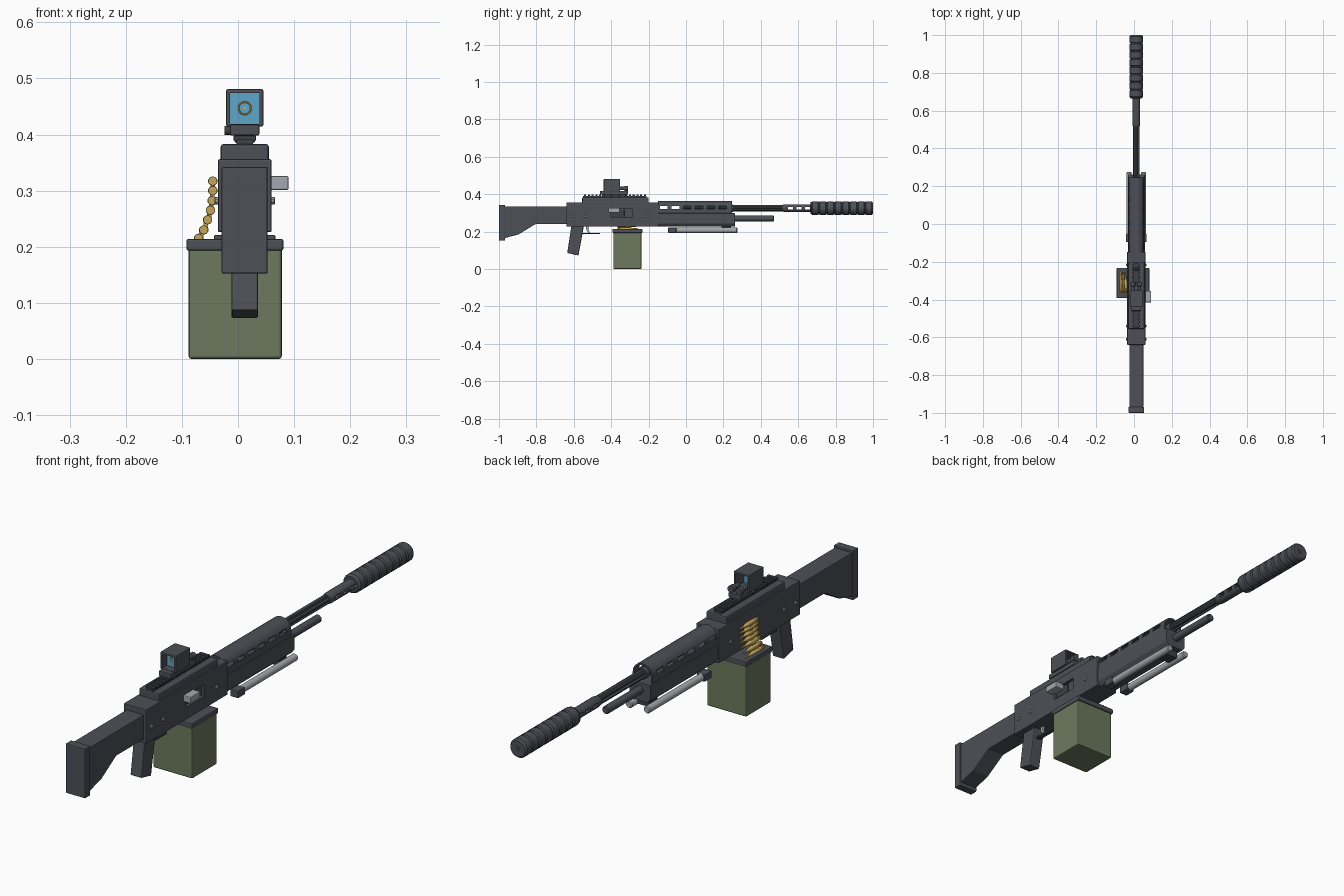
import bpy, bmesh, math
from mathutils import Vector

if "Cube" in bpy.data.objects:
    bpy.data.objects.remove(bpy.data.objects["Cube"], do_unlink=True)

CX = 0.012  # centre line of the weapon


def material(name, rgb):
    m = bpy.data.materials.new(name)
    m.use_nodes = True
    m.diffuse_color = (*rgb, 1)
    m.node_tree.nodes["Principled BSDF"].inputs["Base Color"].default_value = (*rgb, 1)
    return m


GUNMETAL = material("dark gunmetal", (0.075, 0.08, 0.096))
BLACK = material("black metal", (0.05, 0.053, 0.062))
STEEL = material("light steel", (0.38, 0.39, 0.42))
GREEN = material("olive green", (0.15, 0.19, 0.11))
BRASS = material("brass", (0.56, 0.38, 0.1))
GLASS = material("blue glass", (0.11, 0.38, 0.58))
AMBER = material("amber reticle", (0.7, 0.42, 0.08))


def finish(name, bm, mat, smooth=False):
    bmesh.ops.recalc_face_normals(bm, faces=bm.faces)
    me = bpy.data.meshes.new(name)
    bm.to_mesh(me)
    bm.free()
    me.materials.append(mat)
    ob = bpy.data.objects.new(name, me)
    bpy.context.collection.objects.link(ob)
    if smooth:
        select(ob)
        bpy.ops.object.shade_smooth_by_angle(angle=math.radians(35))
    return ob


def select(ob):
    bpy.ops.object.select_all(action='DESELECT')
    ob.select_set(True)
    bpy.context.view_layer.objects.active = ob


def add_box(bm, x, y, z):
    vs = bmesh.ops.create_cube(bm, size=1)["verts"]
    for v in vs:
        v.co = Vector([(r[0] + r[1]) / 2 + c * (r[1] - r[0]) for r, c in zip((x, y, z), v.co)])


def bevel_all(bm, width):
    if width:
        bmesh.ops.bevel(bm, geom=bm.edges[:], offset=width, segments=2, profile=0.5, affect='EDGES')


def box(name, x, y, z, mat=GUNMETAL, bevel=0.003):
    """Box from ranges; a single x number is a half width about the centre line."""
    if not isinstance(x, tuple):
        x = (CX - x, CX + x)
    bm = bmesh.new()
    add_box(bm, x, y, z)
    bevel_all(bm, bevel)
    return finish(name, bm, mat)


def prism(name, pts, lo, hi, axis, mat=GUNMETAL, bevel=0.0, smooth=False):
    """Extrude a profile along x (points are y, z) or along y (points are x, z)."""
    bm = bmesh.new()
    place = (lambda a, b: (lo, a, b)) if axis == 'x' else (lambda a, b: (a, lo, b))
    face = bm.faces.new([bm.verts.new(place(a, b)) for a, b in pts])
    new = bmesh.ops.extrude_face_region(bm, geom=[face])["geom"]
    step = Vector((hi - lo, 0, 0)) if axis == 'x' else Vector((0, hi - lo, 0))
    bmesh.ops.translate(bm, vec=step, verts=[g for g in new if isinstance(g, bmesh.types.BMVert)])
    bevel_all(bm, bevel)
    return finish(name, bm, mat, smooth)


def lathe(name, rings, x, z, mat=GUNMETAL, sides=20, flute=1.0, axis='y'):
    """Turn (position, radius) rings about an axis; flute pulls in every other pair of sides."""
    bm = bmesh.new()
    loops = []
    for p, r in rings:
        loop = []
        for i in range(sides):
            a = math.tau * (i + 0.5) / sides
            k = r * (flute if i % 4 > 1 else 1)
            u, w = k * math.cos(a), k * math.sin(a)
            loop.append(bm.verts.new((x + u, p, z + w) if axis == 'y' else (p, x + u, z + w)))
        loops.append(loop)
    for a, b in zip(loops, loops[1:]):
        for i in range(sides):
            j = (i + 1) % sides
            bm.faces.new((a[i], a[j], b[j], b[i]))
    bm.faces.new(loops[0])
    bm.faces.new(loops[-1])
    return finish(name, bm, mat, True)


def cut(ob, boxes):
    bm = bmesh.new()
    for b in boxes:
        add_box(bm, *b)
    cutter = finish("cutter", bm, GUNMETAL)
    cutter.hide_render = True
    mod = ob.modifiers.new("cut", 'BOOLEAN')
    mod.object, mod.operation, mod.solver = cutter, 'DIFFERENCE', 'EXACT'
    select(ob)
    bpy.ops.object.modifier_apply(modifier=mod.name)
    bpy.data.objects.remove(cutter, do_unlink=True)


# Stock
box("butt_plate", 0.041, (-1, -0.968), (0.152, 0.342))
prism("stock", [(-0.97, 0.334), (-0.63, 0.334), (-0.63, 0.24), (-0.805, 0.24),
                (-0.895, 0.185), (-0.97, 0.165)], CX - 0.037, CX + 0.037, 'x', bevel=0.003)

# Receiver with ejection port, cover and rail
receiver = box("receiver", 0.048, (-0.64, -0.147), (0.226, 0.356))
cut(receiver, [((0.048, 0.1), (-0.4, -0.29), (0.274, 0.32))])
box("bolt_carrier", (0.04, 0.054), (-0.395, -0.33), (0.28, 0.316), BLACK, 0.002)
box("top_cover", 0.043, (-0.555, -0.2), (0.35, 0.383), bevel=0.005)
box("rail_base", 0.015, (-0.55, -0.21), (0.38, 0.391), BLACK, 0)
for i in range(17):
    y = -0.545 + i * 0.02
    box("rail_tooth", 0.02, (y, y + 0.011), (0.389, 0.398), BLACK, 0.0015)
box("charging_handle", (0.05, 0.09), (-0.415, -0.355), (0.301, 0.326), STEEL)
for y in (-0.61, -0.54, -0.217):
    lathe("receiver_pin", [(CX - 0.054, 0.005), (CX - 0.052, 0.007), (CX + 0.052, 0.007),
                           (CX + 0.054, 0.005)], y, 0.282, STEEL, 10, axis='x')

# Grip and trigger
prism("pistol_grip", [(-0.612, 0.235), (-0.545, 0.235), (-0.575, 0.072), (-0.635, 0.086)],
      CX - 0.024, CX + 0.024, 'x', bevel=0.004)
box("trigger_guard", 0.01, (-0.56, -0.46), (0.186, 0.193), BLACK, 0.001)
prism("trigger", [(-0.535, 0.23), (-0.52, 0.23), (-0.522, 0.21), (-0.513, 0.193), (-0.522, 0.193),
                  (-0.533, 0.21)], CX - 0.005, CX + 0.005, 'x', STEEL)


# Handguard: slotted arch above, bevelled box below
def arch(half, height, base):
    return [(CX - half, 0.294)] + [
        (CX - half * math.cos(math.pi * i / 14), base + height * math.sin(math.pi * i / 14))
        for i in range(15)] + [(CX + half, 0.294)]


shroud = prism("barrel_shroud", arch(0.042, 0.04, 0.323) + arch(0.035, 0.033, 0.323)[::-1],
               -0.15, 0.245, 'y', smooth=True)
cut(shroud, [((-0.1, 0.1), (y, y + 0.042), (0.322, 0.337))
             for y in [-0.14 + 0.063 * i for i in range(6)]])
prism("lower_handguard", [(CX - 0.045, 0.298), (CX + 0.045, 0.298), (CX + 0.045, 0.243),
                          (CX + 0.033, 0.227), (CX - 0.033, 0.227), (CX - 0.045, 0.243)],
      -0.15, 0.262, 'y', bevel=0.002)

# Barrel, muzzle brake and suppressor
lathe("fluted_barrel", [(-0.02, 0.018), (0.53, 0.018)], CX, 0.325, sides=24, flute=0.72)
lathe("barrel_collar", [(0.23, 0.021), (0.25, 0.021)], CX, 0.325)
brake = lathe("muzzle_brake", [(0.515, 0.018), (0.53, 0.021), (0.675, 0.021)], CX, 0.325)
cut(brake, [((-0.1, 0.1), (y, y + 0.028), (0.318, 0.332)) for y in (0.545, 0.59, 0.635)])
rings = [(0.665, 0.03), (0.668, 0.034)]
for i in range(8):
    y = 0.67 + i * 0.041
    rings += [(y, 0.032), (y + 0.005, 0.036), (y + 0.036, 0.036), (y + 0.041, 0.032)]
lathe("suppressor", rings + [(1.0, 0.031)], CX, 0.325, sides=24)
lathe("suppressor_bore", [(0.998, 0.01), (1.0005, 0.01)], CX, 0.325, BLACK)
lathe("gas_tube", [(0.25, 0.015), (0.467, 0.015), (0.47, 0.012)], CX, 0.27)

# Folded bipod
box("bipod_mount", 0.026, (0.19, 0.24), (0.2, 0.232), BLACK)
for side in (-1, 1):
    x = CX + side * 0.038
    lathe("bipod_leg", [(-0.06, 0.014), (0.271, 0.014), (0.275, 0.011)], x, 0.207, STEEL, 14)
    box("bipod_foot", (x - 0.017, x + 0.017), (-0.095, -0.052), (0.193, 0.221))

# Ammunition box and belt
box("ammo_box", (-0.088, 0.078), (-0.388, -0.238), (0, 0.198), GREEN, 0.005)
box("ammo_box_lid", (-0.092, 0.081), (-0.393, -0.233), (0.193, 0.214), bevel=0.004)
belt = [(-0.045, 0.317), (-0.045, 0.3), (-0.046, 0.282), (-0.049, 0.265),
        (-0.054, 0.248), (-0.061, 0.23), (-0.07, 0.215)]
for x, z in belt:
    lathe("cartridge", [(-0.365, 0.008), (-0.36, 0.008), (-0.358, 0.006), (-0.355, 0.0085),
                        (-0.298, 0.008), (-0.29, 0.005), (-0.272, 0.005), (-0.255, 0.001)],
          x, z, BRASS, 10)
for (x0, z0), (x1, z1) in zip(belt, belt[1:]):
    x, z = (x0 + x1) / 2, (z0 + z1) / 2
    box("belt_link", (x - 0.004, x + 0.004), (-0.335, -0.315), (z - 0.007, z + 0.007), BRASS, 0)

# Reflex sight
box("sight_mount", 0.018, (-0.45, -0.32), (0.385, 0.402), BLACK)
box("sight_base", 0.026, (-0.46, -0.31), (0.398, 0.418))
hood = box("sight_hood", 0.033, (-0.44, -0.352), (0.414, 0.481))
cut(hood, [((CX - 0.026, CX + 0.026), (-0.5, -0.3), (0.419, 0.474))])
box("sight_lens", 0.027, (-0.41, -0.405), (0.418, 0.475), GLASS, 0)
lathe("reticle_dot", [(-0.4112, 0.0022), (-0.4095, 0.0022)], CX, 0.447, AMBER, 10)
bpy.ops.mesh.primitive_torus_add(major_radius=0.011, minor_radius=0.0014, major_segments=24,
                                 minor_segments=6, location=(CX, -0.41, 0.447),
                                 rotation=(math.pi / 2, 0, 0))
ring = bpy.context.object
ring.name = "reticle_ring"
ring.data.materials.append(AMBER)
for x in (CX - 0.017, CX + 0.017):
    lathe("sight_knob", [(-0.356, 0.009), (-0.33, 0.009), (-0.328, 0.013), (-0.31, 0.013)],
          x, 0.431, GUNMETAL, 14)
lathe("adjuster_screw", [(-0.024, 0.008), (-0.01, 0.008)], -0.385, 0.407, BLACK, 12, axis='x')
